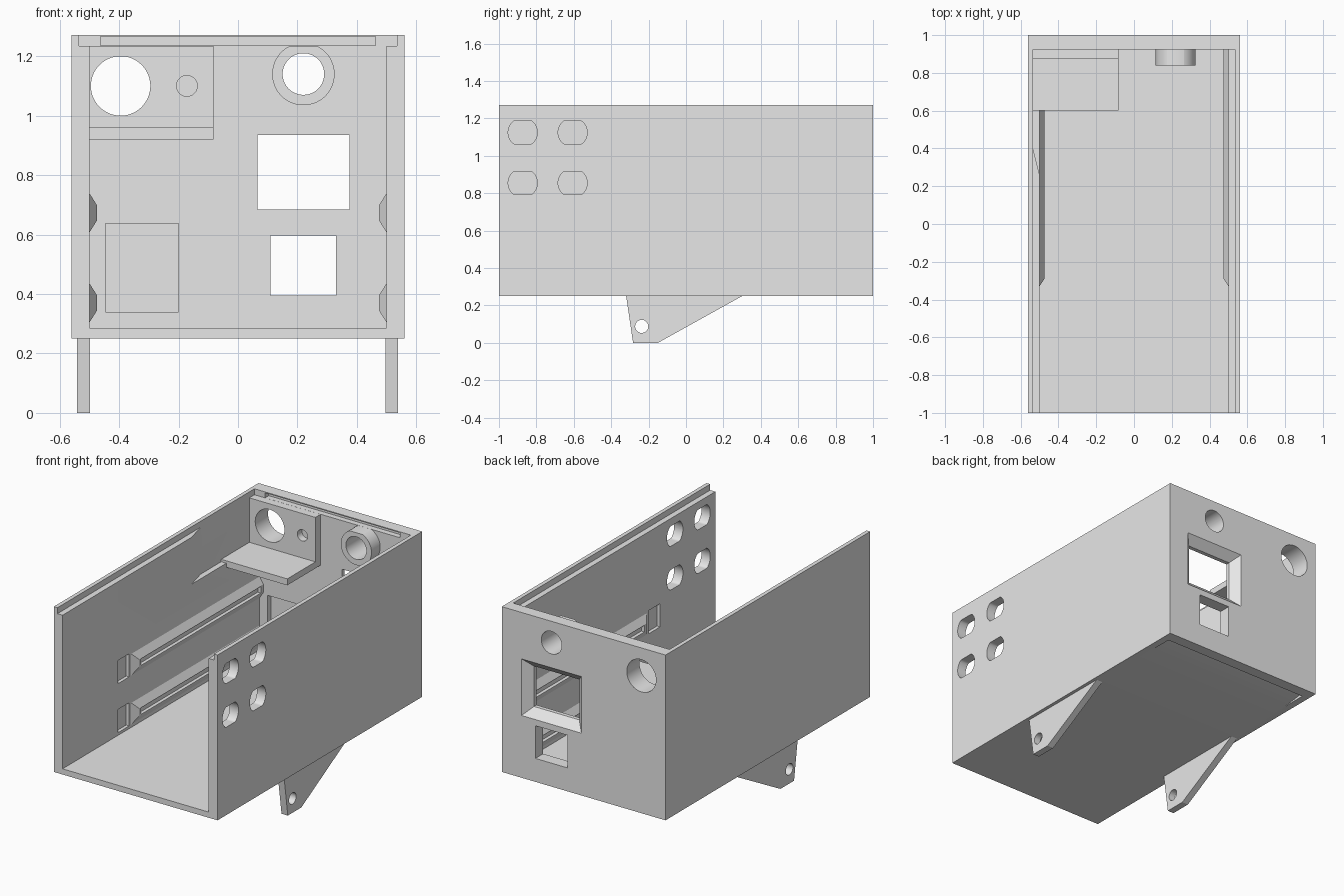
import bpy, bmesh, math

if "Cube" in bpy.data.objects:
    bpy.data.objects.remove(bpy.data.objects["Cube"])

grey = bpy.data.materials.new("light_grey")
grey.diffuse_color = (0.8, 0.8, 0.8, 1)
grey.use_nodes = True
grey.node_tree.nodes["Principled BSDF"].inputs["Base Color"].default_value = grey.diffuse_color


def finish(name, bm):
    bmesh.ops.recalc_face_normals(bm, faces=bm.faces)
    me = bpy.data.meshes.new(name)
    bm.to_mesh(me)
    bm.free()
    ob = bpy.data.objects.new(name, me)
    bpy.context.collection.objects.link(ob)
    me.materials.append(grey)
    return ob


def prism(name, pts, axis, lo, hi):
    """Extrude a 2D outline along an axis; outline uses the other two axes in order."""
    def place(p, h):
        c = list(p)
        c.insert("xyz".index(axis), h)
        return c
    bm = bmesh.new()
    a = [bm.verts.new(place(p, lo)) for p in pts]
    b = [bm.verts.new(place(p, hi)) for p in pts]
    bm.faces.new(a)
    bm.faces.new(b)
    n = len(pts)
    for i in range(n):
        j = (i + 1) % n
        bm.faces.new((a[i], a[j], b[j], b[i]))
    return finish(name, bm)


def box(name, x0, x1, y0, y1, z0, z1):
    return prism(name, [(x0, y0), (x1, y0), (x1, y1), (x0, y1)], "z", z0, z1)


def hull(name, pts):
    bm = bmesh.new()
    for p in pts:
        bm.verts.new(p)
    bmesh.ops.convex_hull(bm, input=bm.verts[:])
    bmesh.ops.dissolve_limit(bm, angle_limit=0.01, verts=bm.verts[:], edges=bm.edges[:])
    return finish(name, bm)


def circle(cx, cy, r, n=64, clip=9.0):
    pts = []
    for i in range(n):
        t = 2 * math.pi * (i + 0.5) / n
        pts.append((cx + r * math.cos(t), cy + max(-clip, min(clip, r * math.sin(t)))))
    return pts


def combine(tool, op):
    mod = housing.modifiers.new(tool.name, "BOOLEAN")
    mod.operation, mod.solver, mod.object = op, "EXACT", tool
    bpy.context.view_layer.objects.active = housing
    bpy.ops.object.modifier_apply(modifier=mod.name)
    bpy.data.objects.remove(tool, do_unlink=True)


def cut(tool):
    combine(tool, "DIFFERENCE")


def add(tool):
    combine(tool, "UNION")


# Open-fronted, open-topped shell
housing = box("housing", -0.56, 0.56, -1, 1, 0.25, 1.272)
cut(box("cavity", -0.5, 0.5, -1.1, 0.925, 0.285, 1.4))

# Tapered clearance in the left wall above the shelf
cut(prism("side_clearance", [(-0.49, 0.22), (-0.5, 0.26), (-0.535, 0.4),
                             (-0.535, 0.925), (-0.49, 0.925)], "z", 0.945, 1.3))

# Angle bracket and round boss on the back wall
add(prism("bracket", [(0.6, 0.92), (0.935, 0.92), (0.935, 1.25), (0.875, 1.25),
                      (0.875, 0.96), (0.6, 0.96)], "x", -0.545, -0.083))
add(prism("boss", circle(0.22, 1.14, 0.105), "y", 0.84, 0.935))

# Tapered guide rails with a slit, and a pocket ahead of each
for s in (-1, 1):
    for z in (0.673, 0.37):
        add(hull("rail", [(s * x, y, z + d * h)
                          for x, h, y0 in ((0.51, 0.082, -0.345), (0.474, 0.025, -0.29))
                          for y in (y0, 0.935) for d in (-1, 1)]))
        x0, x1 = sorted((s * 0.46, s * 0.495))
        cut(box("rail_slit", x0, x1, -0.27, 0.9, z - 0.02, z + 0.02))
        x0, x1 = sorted((s * 0.46, s * 0.52))
        cut(box("rail_pocket", x0, x1, -0.46, -0.35, z - 0.068, z + 0.075))

# Sliding-lid ledge and the slot that holds its far edge
cut(box("lid_ledge", -0.535, 0.535, -1.1, 0.925, 1.235, 1.4))
cut(box("lid_slot", -0.462, 0.462, 0.9, 0.96, 1.2355, 1.266))

# Round holes in the back wall; the small one is blind
cut(prism("large_hole", circle(-0.395, 1.1, 0.1), "y", 0.8, 1.1))
cut(prism("boss_hole", circle(0.22, 1.14, 0.07), "y", 0.8, 1.1))
cut(prism("small_hole", circle(-0.172, 1.1, 0.035, 32), "y", 0.8, 0.92))

# Rectangular openings, the upper one flared outwards
cut(box("upper_window", 0.065, 0.375, 0.85, 1.1, 0.685, 0.935))
cut(hull("window_flare", [(0.22 + sx * (0.155 + g), y, 0.81 + sz * (0.125 + g))
                          for g, y in ((0, 0.95), (0.06, 1.01))
                          for sx in (-1, 1) for sz in (-1, 1)]))
cut(box("lower_window", 0.11, 0.33, 0.85, 1.1, 0.395, 0.597))
cut(box("inner_pocket", -0.445, -0.2, 0.9, 0.96, 0.34, 0.637))

# Flat-topped round holes through the right wall
for y in (-0.873, -0.606):
    for z in (1.125, 0.855):
        cut(prism("wall_hole", circle(y, z, 0.078, 48, 0.062), "x", 0.45, 0.6))

# Wedge-shaped catch under the floor
cut(prism("floor_catch", [(0.77, 0.25), (0.77, 0.2), (0.93, 0.2), (0.93, 0.272)],
          "x", -0.515, 0.515))

# Mounting ears with pin holes
for x0, x1 in ((-0.541, -0.498), (0.496, 0.539)):
    add(prism("ear", [(-0.322, 0.26), (-0.32, 0.25), (-0.283, 0), (-0.15, 0),
                      (0.3, 0.25), (0.3, 0.26)], "x", x0, x1))
    cut(prism("pin_hole", circle(-0.237, 0.088, 0.035, 32), "x", x0 - 0.02, x1 + 0.02))

bpy.ops.object.select_all(action="DESELECT")
housing.select_set(True)
bpy.context.view_layer.objects.active = housing
bpy.ops.object.shade_smooth_by_angle(angle=math.radians(25))
